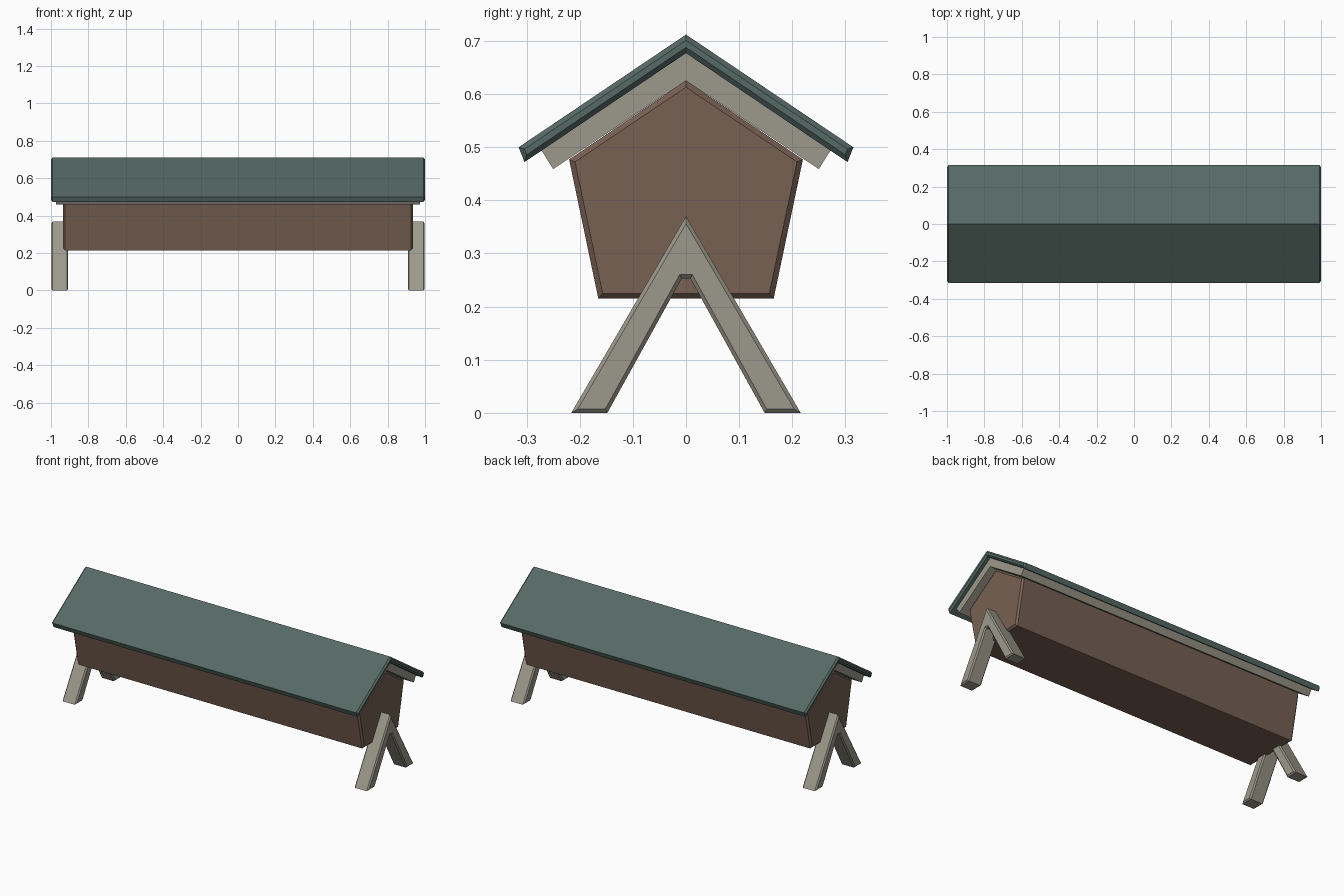
import bpy
import bmesh

default = bpy.data.objects.get("Cube")
if default:
    bpy.data.objects.remove(default, do_unlink=True)


def make_material(name, rgb):
    mat = bpy.data.materials.new(name)
    mat.use_nodes = True
    colour = (*rgb, 1.0)
    mat.diffuse_color = colour
    mat.node_tree.nodes["Principled BSDF"].inputs["Base Color"].default_value = colour
    return mat


def mirrored(half):
    """Complete a closed (y, z) outline from its +y half, listed in order."""
    return half + [(-y, z) for y, z in reversed(half) if y > 0]


def prism(name, outline, x0, x1, mat, chamfer=0.0):
    """Extrude a (y, z) outline along x and chamfer the rims of both ends."""
    bm = bmesh.new()
    cap = bm.faces.new([bm.verts.new((x0, y, z)) for y, z in outline])
    extruded = bmesh.ops.extrude_face_region(bm, geom=[cap], use_keep_orig=True)["geom"]
    moved = [v for v in extruded if isinstance(v, bmesh.types.BMVert)]
    bmesh.ops.translate(bm, verts=moved, vec=(x1 - x0, 0, 0))
    bmesh.ops.recalc_face_normals(bm, faces=bm.faces[:])
    if chamfer:
        rims = [e for e in bm.edges if abs(e.verts[0].co.x - e.verts[1].co.x) < 1e-5]
        bmesh.ops.bevel(bm, geom=rims, offset=chamfer, segments=1,
                        profile=0.5, affect='EDGES')
    mesh = bpy.data.meshes.new(name)
    bm.to_mesh(mesh)
    bm.free()
    mesh.materials.append(mat)
    obj = bpy.data.objects.new(name, mesh)
    bpy.context.collection.objects.link(obj)
    return obj


roof_green = make_material("slate green roof", (0.093, 0.143, 0.130))
wood_brown = make_material("brown wood", (0.185, 0.119, 0.087))
wood_grey = make_material("grey weathered wood", (0.335, 0.318, 0.258))

# Five-sided body, wider at the eaves than at the floor
body = mirrored([(0, 0.625), (0.22, 0.477), (0.165, 0.215)])
prism("body", body, -0.935, 0.935, wood_brown, 0.01)

# Roof boards above a shorter lining
roof = mirrored([(0, 0.712), (0.315, 0.5), (0.304, 0.472), (0, 0.677)])
prism("roof", roof, -1, 1, roof_green, 0.009)
lining = mirrored([(0, 0.678), (0.272, 0.494), (0.25, 0.459), (0, 0.625)])
prism("roof_lining", lining, -0.972, 0.972, wood_grey)

# A-shaped legs at both ends
legs = mirrored([(0, 0.37), (0.216, 0), (0.148, 0), (0.008, 0.253)])
for side, x0, x1 in (("right", -0.998, -0.908), ("left", 0.908, 0.998)):
    prism(side + "_legs", legs, x0, x1, wood_grey, 0.007)
